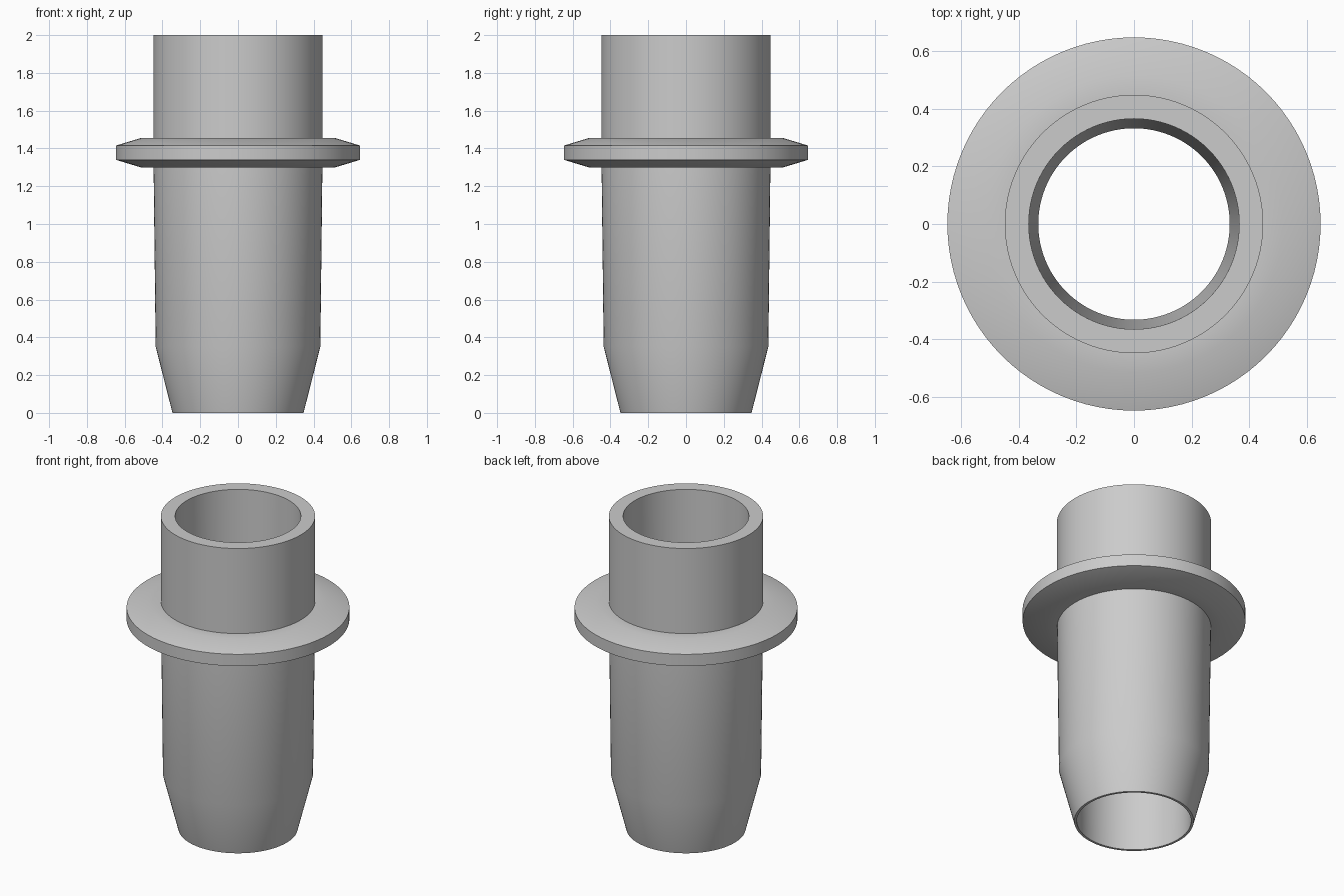
import bpy
import bmesh
import math

cube = bpy.data.objects.get("Cube")
if cube:
    bpy.data.objects.remove(cube, do_unlink=True)

SEGMENTS = 96

grey = bpy.data.materials.new("plain_grey")
grey.use_nodes = True
colour = (0.6, 0.6, 0.6, 1)
grey.diffuse_color = colour
grey.node_tree.nodes["Principled BSDF"].inputs["Base Color"].default_value = colour


def lathe(name, profile):
    """Spin a closed (radius, height) profile around the z axis."""
    bm = bmesh.new()
    rings = []
    for r, z in profile:
        rings.append([bm.verts.new((r * math.cos(a), r * math.sin(a), z))
                      for a in (math.tau * i / SEGMENTS for i in range(SEGMENTS))])
    for lower, upper in zip(rings, rings[1:] + rings[:1]):
        for i in range(SEGMENTS):
            j = (i + 1) % SEGMENTS
            bm.faces.new((lower[i], lower[j], upper[j], upper[i]))
    bmesh.ops.recalc_face_normals(bm, faces=bm.faces)
    mesh = bpy.data.meshes.new(name)
    bm.to_mesh(mesh)
    bm.free()
    mesh.materials.append(grey)
    obj = bpy.data.objects.new(name, mesh)
    bpy.context.collection.objects.link(obj)
    bpy.ops.object.select_all(action="DESELECT")
    obj.select_set(True)
    bpy.context.view_layer.objects.active = obj
    bpy.ops.object.shade_smooth_by_angle(angle=math.radians(30))
    return obj


# Hollow sleeve with tapered nose, bevelled collar and slightly conical bore
lathe("flanged_sleeve", [
    (0.347, 0), (0.436, 0.35), (0.447, 1.3),             # nose and lower body
    (0.515, 1.3), (0.647, 1.34),                         # collar underside
    (0.647, 1.415), (0.515, 1.455), (0.448, 1.455),      # collar rim and top
    (0.448, 2), (0.365, 2),                              # upper neck and lip
    (0.332, 0),                                          # bore
])
